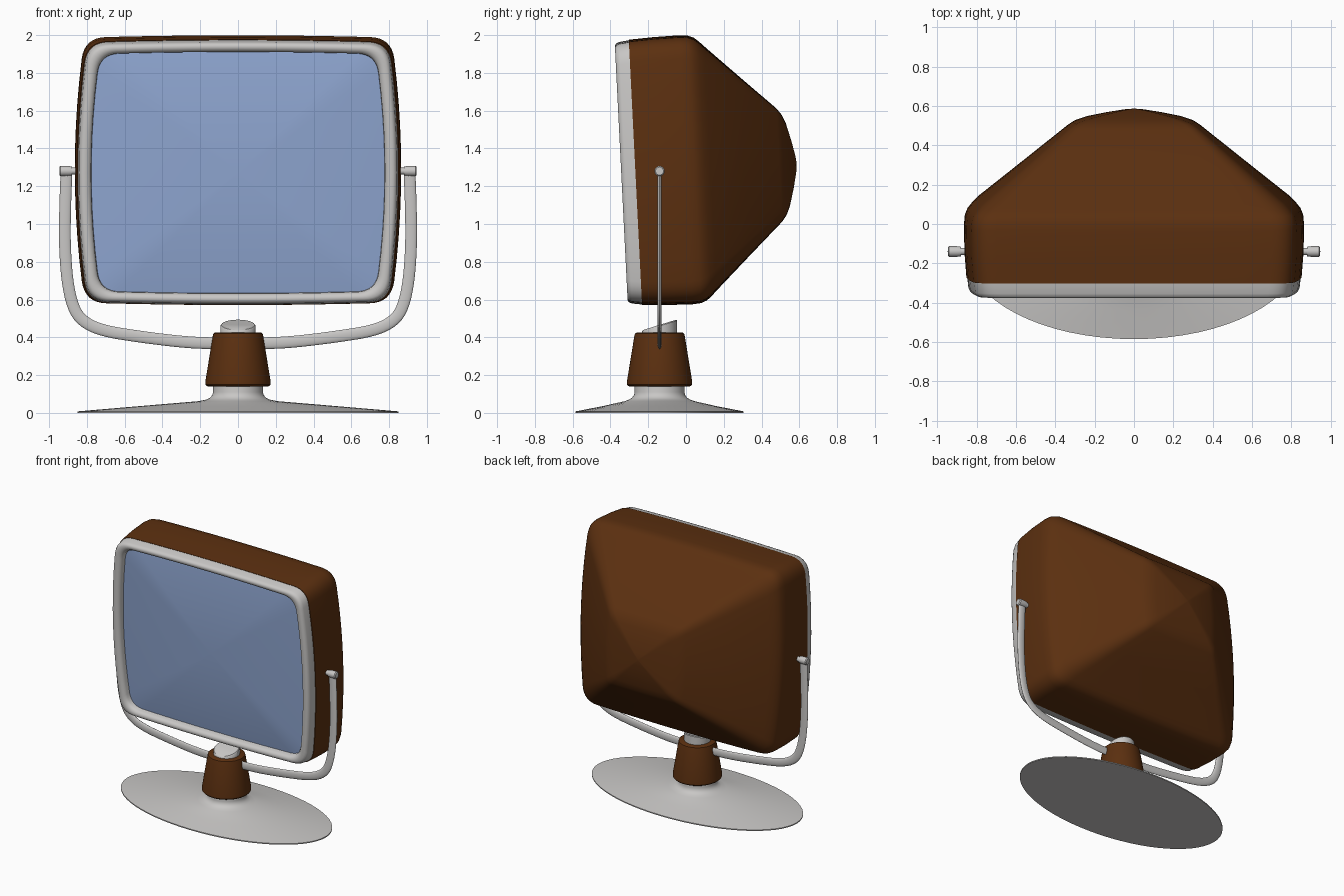
import bpy, bmesh, math
from mathutils import Vector

if "Cube" in bpy.data.objects:
    bpy.data.objects.remove(bpy.data.objects["Cube"])


def material(name, rgb):
    m = bpy.data.materials.new(name)
    m.diffuse_color = (*rgb, 1)
    m.use_nodes = True
    m.node_tree.nodes["Principled BSDF"].inputs["Base Color"].default_value = m.diffuse_color
    return m


BROWN = material("brown_plastic", (0.105, 0.029, 0.005))
GREY = material("pale_grey_metal", (0.58, 0.57, 0.56))
BLUE = material("blue_glass", (0.28, 0.39, 0.65))

CY, CZ = -0.14, 1.28          # pivot of the tilted head
TILT = math.atan(0.05)


def loft(name, rings, mat, start=True, end=True, loop=False, angle=40):
    """Skin a list of equal-length closed rings."""
    bm = bmesh.new()
    vr = [[bm.verts.new(p) for p in r] for r in rings]
    pairs = list(zip(vr, vr[1:])) + ([(vr[-1], vr[0])] if loop else [])
    for a, b in pairs:
        n = len(a)
        for i in range(n):
            j = (i + 1) % n
            bm.faces.new((a[i], a[j], b[j], b[i]))
    if start and not loop:
        bm.faces.new(vr[0][::-1])
    if end and not loop:
        bm.faces.new(vr[-1])
    bmesh.ops.recalc_face_normals(bm, faces=bm.faces)
    me = bpy.data.meshes.new(name)
    bm.to_mesh(me)
    bm.free()
    me.polygons.foreach_set("use_smooth", [True] * len(me.polygons))
    me.set_sharp_from_angle(angle=math.radians(angle))
    me.materials.append(mat)
    ob = bpy.data.objects.new(name, me)
    bpy.context.collection.objects.link(ob)
    return ob


def outline(d, a, b):
    """Rounded rectangle with bowed sides, half sizes a and b, at depth d."""
    cx, cz = a * 0.94, b * 0.982
    rx, rz = a * 0.13, b * 0.155
    q = []
    for i in range(6):                                   # side, upwards
        z = (cz - rz) * i / 5
        q.append((a - (a - cx) * (z / cz) ** 2, z))
    p0, p2 = q[-1], (cx - rx, b - (b - cz) * ((cx - rx) / cx) ** 2)
    for i in range(1, 8):                                # corner
        t = i / 8
        u = 1 - t
        q.append(tuple(u * u * p0[k] + 2 * u * t * (cx, cz)[k] + t * t * p2[k] for k in (0, 1)))
    for i in range(6):                                   # top, inwards
        x = (cx - rx) * (1 - i / 5)
        q.append((x, b - (b - cz) * (x / cx) ** 2))
    half = q + [(-x, z) for x, z in q[-2::-1]]
    full = half + [(x, -z) for x, z in half[-2:0:-1]]
    return [(x, d, z) for x, z in full]


def tilt(ob):
    ob.location = (0, CY, CZ)
    ob.rotation_euler = (TILT, 0, 0)


def ellipse(z, rx, ry, slope=0.0, n=64):
    pts = []
    for i in range(n):
        t = 2 * math.pi * i / n
        y = ry * math.sin(t)
        pts.append((rx * math.cos(t), CY + y, z + slope * y))
    return pts


# Housing: shallow box running into a blunt pyramid at the back
tilt(loft("housing", [outline(*r) for r in (
    (-0.128, 0.80, 0.66), (-0.128, 0.852, 0.703), (0.0, 0.862, 0.710), (0.14, 0.864, 0.713),
    (0.185, 0.860, 0.709), (0.215, 0.848, 0.697), (0.24, 0.828, 0.677), (0.27, 0.80, 0.647),
    (0.45, 0.575, 0.475), (0.635, 0.345, 0.30), (0.66, 0.308, 0.266), (0.68, 0.25, 0.22),
    (0.705, 0.14, 0.125), (0.722, 0.05, 0.045), (0.727, 0.005, 0.005))], BROWN))

# Bezel: rounded frame round the screen
tilt(loft("bezel", [outline(*r) for r in (
    (-0.125, 0.848, 0.701), (-0.18, 0.842, 0.693), (-0.196, 0.835, 0.686), (-0.203, 0.822, 0.676),
    (-0.203, 0.805, 0.663), (-0.196, 0.788, 0.650), (-0.18, 0.778, 0.641),
    (-0.12, 0.775, 0.638))], GREY, loop=True))

# Screen: gently domed glass
tilt(loft("screen", [outline(-0.15 - 0.042 * (1 - s * s), 0.785 * s, 0.647 * s)
                     for s in (1, 0.95, 0.88, 0.78, 0.65, 0.5, 0.35, 0.2, 0.08, 0.01)],
          BLUE, start=False))

# Base: oval foot rising to a round neck
loft("base", [ellipse(*r) for r in (
    (0.0, 0.85, 0.445), (0.008, 0.85, 0.445), (0.036, 0.52, 0.30), (0.062, 0.21, 0.185),
    (0.07, 0.17, 0.163), (0.08, 0.148, 0.146), (0.095, 0.136, 0.135), (0.11, 0.132, 0.132),
    (0.17, 0.132, 0.132))], GREY)

# Collar: tapered brown sleeve
loft("collar", [ellipse(z, r, r) for z, r in (
    (0.14, 0.155), (0.142, 0.166), (0.15, 0.173), (0.165, 0.173), (0.41, 0.133),
    (0.42, 0.130), (0.425, 0.122))], BROWN)

# Collar cap: slanted plug
loft("collar_cap", [ellipse(0.40, 0.093, 0.093), ellipse(0.46, 0.093, 0.093, 0.31),
                    ellipse(0.466, 0.088, 0.088, 0.31)], GREY)

# Yoke: flattened rod bent into a wide cradle
half = [(0.908, 1.28), (0.915, 1.1), (0.918, 0.9), (0.905, 0.70), (0.875, 0.56), (0.825, 0.485),
        (0.72, 0.435), (0.52, 0.403), (0.30, 0.376), (0.15, 0.368)]
path = [Vector(p) for p in half + [(-x, z) for x, z in half[::-1]]]
for _ in range(2):
    new = [path[0]]
    for a, b in zip(path, path[1:]):
        new += [a.lerp(b, 0.25), a.lerp(b, 0.75)]
    path = new + [path[-1]]
rings = []
for i, p in enumerate(path):
    t = (path[min(i + 1, len(path) - 1)] - path[max(i - 1, 0)]).normalized()
    side = Vector((-t.y, t.x))
    ring = []
    for k in range(16):
        w = 2 * math.pi * k / 16
        q = p + side * 0.031 * math.cos(w)
        ring.append((q.x, CY + 0.011 * math.sin(w), q.y))
    rings.append(ring)
loft("yoke", rings, GREY)

# Pivot pins joining yoke and housing
for s, label in ((1, "right"), (-1, "left")):
    loft("pivot_pin_" + label, [
        [(s * x, CY + r * math.cos(k * math.pi / 12), CZ + r * math.sin(k * math.pi / 12))
         for k in range(24)]
        for x, r in ((0.84, 0.018), (0.878, 0.018), (0.878, 0.024), (0.90, 0.027),
                     (0.94, 0.027), (0.946, 0.021))], GREY)
